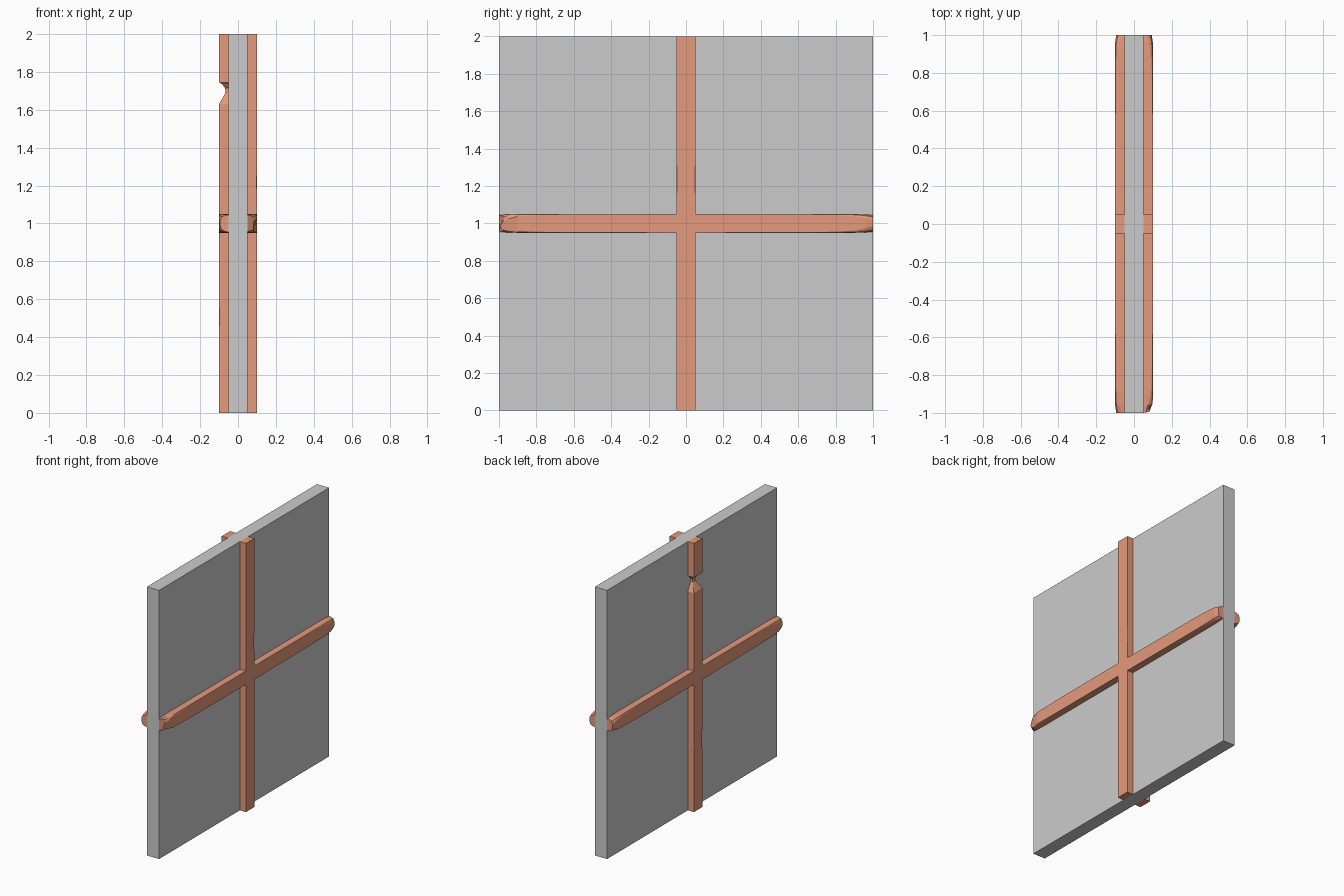
import bpy, bmesh, random

if "Cube" in bpy.data.objects:
    bpy.data.objects.remove(bpy.data.objects["Cube"])

random.seed(4)
timber = bpy.data.materials.new("timber")
timber.diffuse_color = (0.78, 0.32, 0.20, 1)
timber.use_nodes = True
timber.node_tree.nodes["Principled BSDF"].inputs["Base Color"].default_value = timber.diffuse_color


def beam(name, side, axis, stations, chip=0.0):
    """Loft a beam along y or z; station = (position, half width, outer x, edge wear)."""
    bm = bmesh.new()
    rings = []
    for i, (t, w, d, c) in enumerate(stations):
        half = [(w, 0.05), (w, d - c), (w - 0.3 * c, d - 0.3 * c), (w - c, d)]
        section = half + [(-u, x) for u, x in reversed(half)]
        ring = []
        for u, x in section:
            p = t
            if chip and i >= len(stations) - 2 and x > 0.05:
                x -= random.uniform(0, chip)
                p -= random.uniform(0, 2 * chip) * (1 if t > 0 else -1)
            co = (side * x, u, p) if axis == 'z' else (side * x, p, 1 + u)
            ring.append(bm.verts.new(co))
        rings.append(ring)
    for a, b in zip(rings, rings[1:]):
        for j in range(len(a)):
            k = (j + 1) % len(a)
            bm.faces.new((a[j], a[k], b[k], b[j]))
    bm.faces.new(rings[0])
    bm.faces.new(rings[-1])
    bmesh.ops.remove_doubles(bm, verts=bm.verts[:], dist=1e-5)
    bmesh.ops.recalc_face_normals(bm, faces=bm.faces[:])
    me = bpy.data.meshes.new(name)
    bm.to_mesh(me)
    bm.free()
    me.materials.append(timber)
    ob = bpy.data.objects.new(name, me)
    bpy.context.collection.objects.link(ob)


# Wall panel
bpy.ops.mesh.primitive_cube_add(size=1, location=(0, 0, 1))
panel = bpy.context.object
panel.name = "wall_panel"
panel.scale = (0.1, 2, 2)
bpy.ops.object.transform_apply(location=False, rotation=False, scale=True)

# Upright with light edge wear above the crossing
beam("right_upright", 1, 'z', [
    (0, .05, .1, 0), (1.14, .05, .1, 0), (1.2, .05, .1, .005),
    (1.37, .05, .1, 0), (2, .05, .1, 0)])

# Upright with a splintered notch near the top
beam("left_upright", -1, 'z', [
    (0, .05, .1, 0), (.4, .05, .1, 0), (.5, .05, .1, .006), (.62, .05, .1, 0),
    (1.63, .05, .1, 0), (1.69, .018, .066, .006), (1.715, .018, .068, .006),
    (1.735, .034, .084, .008), (1.745, .05, .1, 0), (2, .05, .1, 0)])

# Horizontal arms with worn, rounded ends
for side, label in ((1, "right"), (-1, "left")):
    for s, end in ((1, "back"), (-1, "front")):
        chipped = side == 1 and s == -1
        beam(f"{label}_{end}_arm", side, 'y', [
            (s * .05, .05, .1, 0), (s * .7, .05, .1, .003),
            (s * .9, .05, .1, .012), (s * .96, .048, .1, .022),
            (s * 1.0, .044, .094, .03)], 0.015 if chipped else 0)
